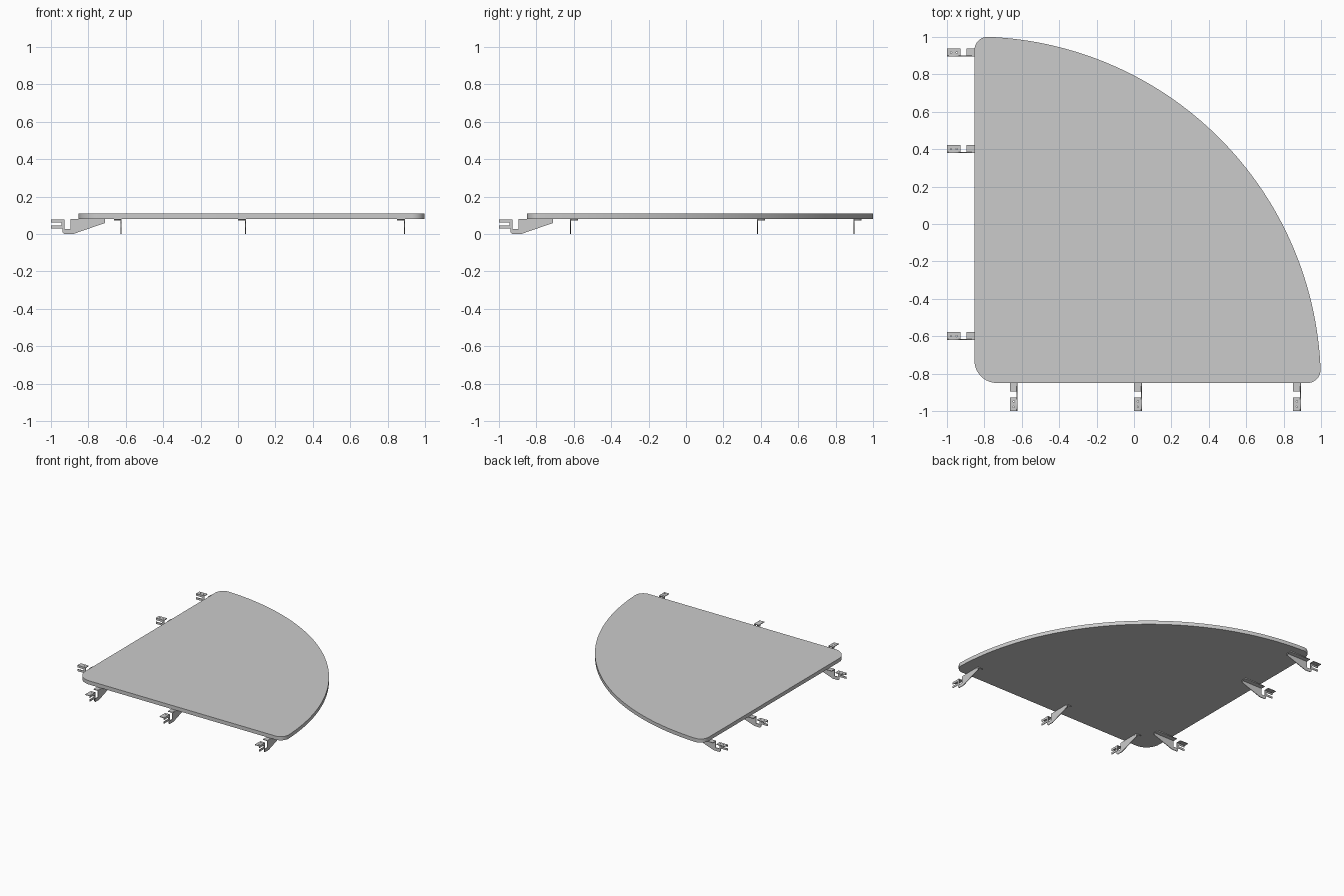
import bpy, math
from mathutils import Matrix, Vector

if "Cube" in bpy.data.objects:
    bpy.data.objects.remove(bpy.data.objects["Cube"])


def flat_part(name, loops, thickness, matrix):
    """Extrude 2D outlines (first is outer, others are holes) from 0 to thickness."""
    cu = bpy.data.curves.new(name + "_outline", 'CURVE')
    cu.dimensions, cu.fill_mode, cu.extrude = '2D', 'BOTH', thickness / 2
    for pts in loops:
        s = cu.splines.new('POLY')
        s.points.add(len(pts) - 1)
        for p, co in zip(s.points, pts):
            p.co = (co[0], co[1], 0, 1)
        s.use_cyclic_u = True
    tmp = bpy.data.objects.new(name + "_tmp", cu)
    bpy.context.collection.objects.link(tmp)
    dg = bpy.context.evaluated_depsgraph_get()
    me = bpy.data.meshes.new_from_object(tmp.evaluated_get(dg))
    bpy.data.objects.remove(tmp)
    me.transform(matrix @ Matrix.Translation((0, 0, thickness / 2)))
    me.name = name
    ob = bpy.data.objects.new(name, me)
    bpy.context.collection.objects.link(ob)
    return ob


def arc(cx, cy, r, a0, a1, n):
    return [(cx + r * math.cos(a0 + (a1 - a0) * i / n),
             cy + r * math.sin(a0 + (a1 - a0) * i / n)) for i in range(n + 1)]


# Quarter-round shelf with rounded corners
X0, Y0, R, PI = -0.853, -0.85, 1.852, math.pi
r1, r2 = 0.12, 0.07
fil = math.asin(r2 / (R - r2))
reach = (R - r2) * math.cos(fil)
outline = arc(X0 + r1, Y0 + r1, r1, PI, 1.5 * PI, 12)
outline += arc(X0 + reach, Y0 + r2, r2, -PI / 2, fil, 10)
outline += arc(X0, Y0, R, fil, PI / 2 - fil, 64)[1:-1]
outline += arc(X0 + r2, Y0 + reach, r2, PI / 2 - fil, PI, 10)
shelf = flat_part("shelf", [outline], 0.03, Matrix.Translation((0, 0, 0.08)))
bpy.context.view_layer.objects.active = shelf
shelf.select_set(True)
bpy.ops.object.shade_smooth_by_angle(angle=math.radians(30))

# Bracket: upright web plus two folded flanges; local x runs inwards from the tip
T, W, H = 0.005, 0.042, 0.08
web = [(0, 0.03), (0.062, 0.03), (0.062, 0.008), (0.07, 0), (0.12, 0),
       (0.288, 0.058), (0.288, H), (0.105, H), (0.105, 0.026), (0.072, 0.026),
       (0.072, H - 0.003), (0, H - 0.003), (0, 0.06), (0.056, 0.06),
       (0.056, 0.046), (0, 0.046)]
rect = lambda a, b: [(a, 0), (b, 0), (b, W), (a, W)]
holes = [arc(x, W / 2, 0.004, 0, 1.75 * PI, 7) for x in (0.022, 0.052)]


def bracket(name, m):
    stand = Matrix.Translation((0, T, 0)) @ Matrix.Rotation(PI / 2, 4, 'X')
    parts = [flat_part(name, [web], T, m @ stand),
             flat_part(name + "_tab", [rect(0, 0.072)] + holes, T,
                       m @ Matrix.Translation((0, 0, H - 0.003 - T))),
             flat_part(name + "_seat", [rect(0.105, 0.288)], T,
                       m @ Matrix.Translation((0, 0, H - T)))]
    bpy.ops.object.select_all(action='DESELECT')
    for p in parts:
        p.select_set(True)
    bpy.context.view_layer.objects.active = parts[0]
    bpy.ops.object.join()


# Three brackets along each straight side
for i, y in enumerate((-0.62, 0.38, 0.895)):
    bracket(f"left_bracket_{i + 1}", Matrix.Translation((-1, y, 0)))
for i, x in enumerate((-0.622, 0.042, 0.892)):
    bracket(f"front_bracket_{i + 1}",
            Matrix.Translation((x, -1, 0)) @ Matrix.Rotation(PI / 2, 4, 'Z'))
